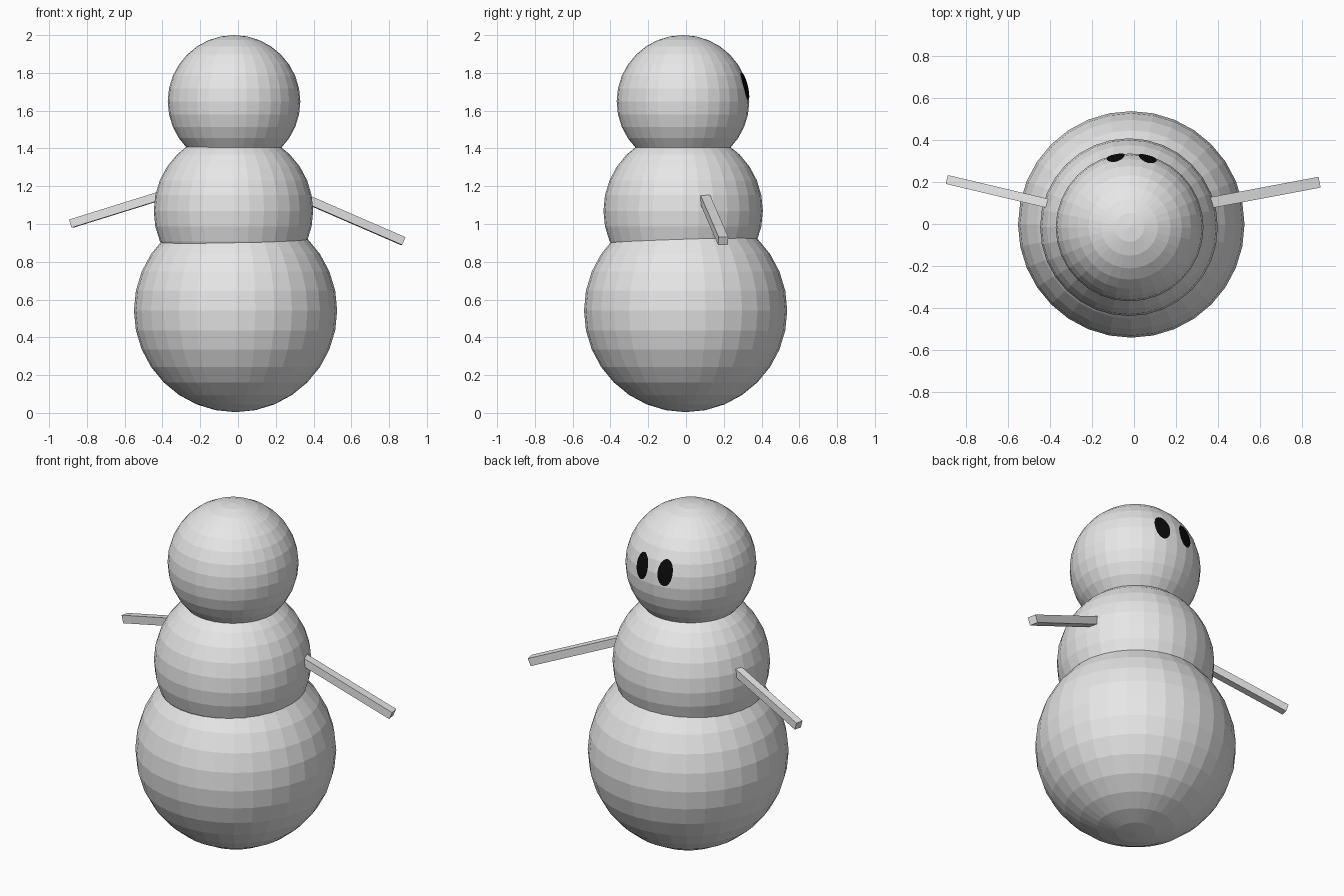
import bpy, bmesh, math
from mathutils import Vector, Matrix

if "Cube" in bpy.data.objects:
    bpy.data.objects.remove(bpy.data.objects["Cube"])

def material(name, value):
    m = bpy.data.materials.new(name)
    m.diffuse_color = (value, value, value, 1)
    m.use_nodes = True
    m.node_tree.nodes["Principled BSDF"].inputs["Base Color"].default_value = m.diffuse_color
    return m

snow = material("light_grey", 0.8)
black = material("black", 0.003)

def finish(name, bm, mat):
    mesh = bpy.data.meshes.new(name)
    bm.to_mesh(mesh)
    bm.free()
    mesh.materials.append(mat)
    ob = bpy.data.objects.new(name, mesh)
    bpy.context.collection.objects.link(ob)
    return ob

def ball(name, centre, radius):
    bm = bmesh.new()
    bmesh.ops.create_uvsphere(bm, u_segments=32, v_segments=16, radius=radius,
                              matrix=Matrix.Translation(centre))
    finish(name, bm, snow)

def stick(name, start, end, width, height, sunk=0.12):
    # square stick whose inner end is sunk into the body
    a, b = Vector(start), Vector(end)
    d = (b - a).normalized()
    a = a - d * sunk
    rot = d.to_track_quat('X', 'Z').to_matrix().to_4x4()
    scale = Matrix.Diagonal(((b - a).length, width, height, 1))
    bm = bmesh.new()
    bmesh.ops.create_cube(bm, size=1, matrix=Matrix.Translation((a + b) / 2) @ rot @ scale)
    finish(name, bm, snow)

def eye(name, x, z, rx, rz, centre, radius, seg=28, rings=3):
    # thin oval patch projected onto the head
    c = Vector(centre)
    def point(px, pz):
        dx, dz = px - c.x, pz - c.z
        return (px, c.y + math.sqrt(radius ** 2 - dx * dx - dz * dz), pz)
    bm = bmesh.new()
    mid = bm.verts.new(point(x, z))
    loops = []
    for k in range(1, rings + 1):
        f = k / rings
        loops.append([bm.verts.new(point(x + rx * f * math.cos(2 * math.pi * i / seg),
                                         z + rz * f * math.sin(2 * math.pi * i / seg)))
                      for i in range(seg)])
    for i in range(seg):
        j = (i + 1) % seg
        bm.faces.new((mid, loops[0][j], loops[0][i]))
        for p, q in zip(loops, loops[1:]):
            bm.faces.new((p[i], p[j], q[j], q[i]))
    bmesh.ops.recalc_face_normals(bm, faces=bm.faces)
    if sum(f.normal.y for f in bm.faces) < 0:
        bmesh.ops.reverse_faces(bm, faces=bm.faces)
    finish(name, bm, black)

# three stacked balls
HEAD, HEAD_R = (-0.021, -0.016, 1.649), 0.351
ball("lower_body", (-0.013, -0.002, 0.542), 0.538)
ball("upper_body", (-0.024, -0.015, 1.07), 0.422)
ball("head", HEAD, HEAD_R)

# stick arms
stick("right_arm", (0.40, 0.108, 1.115), (0.873, 0.197, 0.91), 0.052, 0.045)
stick("left_arm", (-0.44, 0.105, 1.14), (-0.883, 0.21, 1.002), 0.043, 0.045)

# eyes on the +y side of the head
for name, x in (("left_eye", -0.087), ("right_eye", 0.065)):
    eye(name, x, 1.73, 0.043, 0.073, HEAD, HEAD_R + 0.003)
